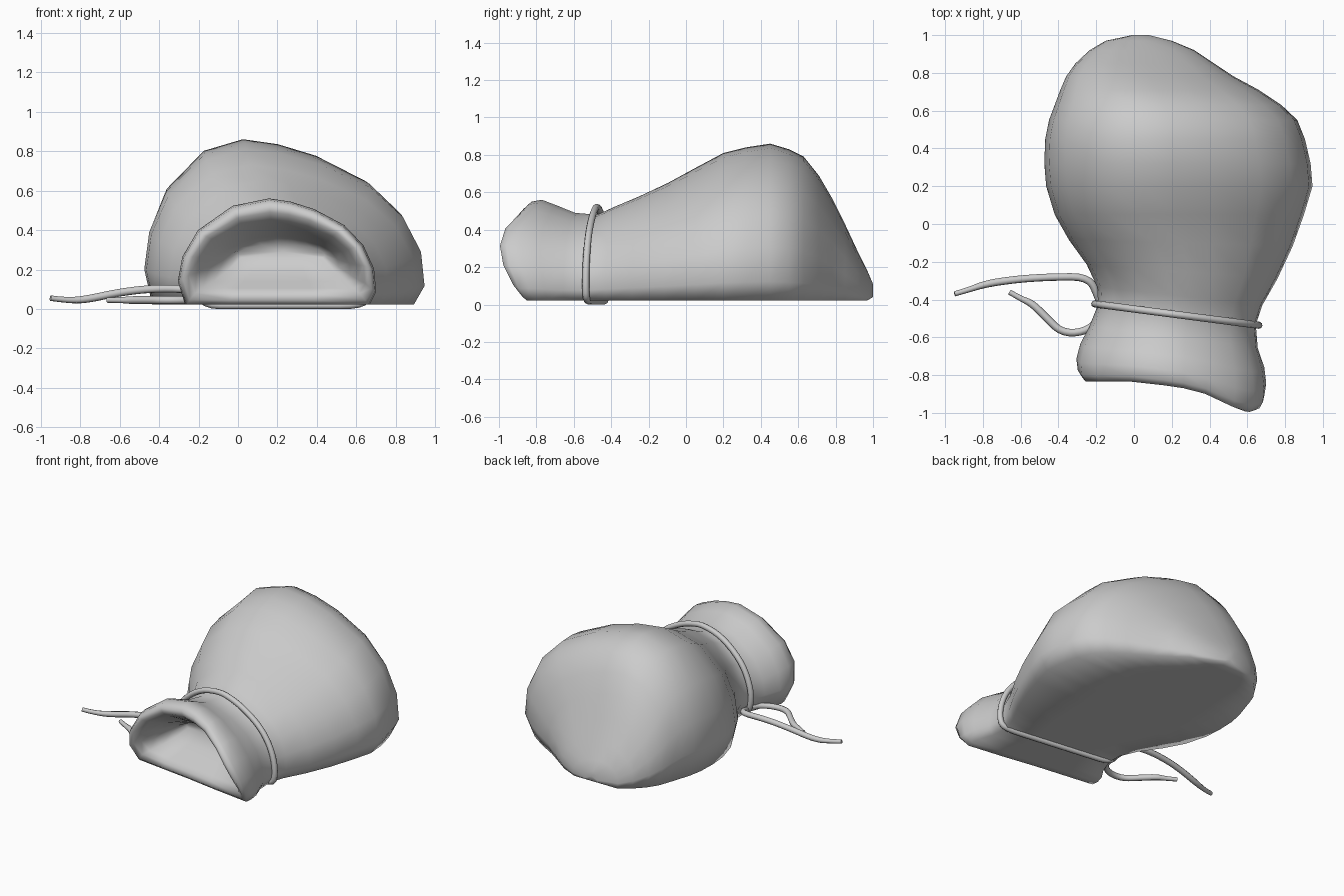
import bpy, bmesh, math

if "Cube" in bpy.data.objects:
    bpy.data.objects.remove(bpy.data.objects["Cube"])

# D-shaped cross-section: u across (-1..1 about the crest), v up (0..1)
PROFILE = [(-.92, 0), (-.45, 0), (0, 0), (.45, 0), (.94, 0), (1, .12), (.98, .34),
           (.88, .56), (.7, .75), (.42, .9), (.2, .97), (0, 1), (-.4, .93),
           (-.78, .70), (-.95, .45), (-1, .22)]


def clamp(t):
    return max(0.0, min(1.0, t))


def section(y, xl, xr, h, zb=.022):
    """Points of one cross-section; it tilts at the neck and flares at the mouth."""
    neck = clamp(-y / .45)
    crest = xl + (.36 + .10 * neck) * (xr - xl)
    mouth = clamp((-.6 - y) / .25)
    pts = []
    for u, v in PROFILE:
        x = crest + u * ((crest - xl) if u < 0 else (xr - crest))
        arch = math.sin(math.pi * v)
        flare = mouth * (.04 * arch * abs(u) + .06 * math.exp(-((x - .54) / .17) ** 2)
                         * (.25 + .75 * arch) - .05 * (1 - v) ** 4)
        yy = y - .13 * neck * (x - .23) - flare
        pts.append((x, yy, zb + v * (h - zb)))
    return pts


def loft(name, sections):
    bm = bmesh.new()
    rings = [[bm.verts.new(p) for p in s] for s in sections]
    n = len(PROFILE)
    for a, b in zip(rings, rings[1:]):
        for i in range(n):
            bm.faces.new((a[i], a[(i + 1) % n], b[(i + 1) % n], b[i]))
    for r in (rings[0], rings[-1]):
        c = bm.verts.new([sum(v.co[k] for v in r) / n for k in range(3)])
        for i in range(n):
            bm.faces.new((r[i], r[(i + 1) % n], c))
    bmesh.ops.recalc_face_normals(bm, faces=bm.faces)
    for f in bm.faces:
        f.smooth = True
    me = bpy.data.meshes.new(name)
    bm.to_mesh(me)
    bm.free()
    ob = bpy.data.objects.new(name, me)
    bpy.context.collection.objects.link(ob)
    return ob


def cord(name, pts, radius=.02, cyclic=False, tip=False):
    cu = bpy.data.curves.new(name, 'CURVE')
    cu.dimensions = '3D'
    cu.bevel_depth = radius
    cu.bevel_resolution = 2
    cu.use_fill_caps = True
    sp = cu.splines.new('NURBS')
    sp.points.add(len(pts) - 1)
    for p, co in zip(sp.points, pts):
        p.co = (*co, 1)
    sp.order_u = 3
    sp.resolution_u = 4
    sp.use_cyclic_u = cyclic
    sp.use_endpoint_u = not cyclic
    if tip:
        for p in sp.points[-2:]:
            p.radius = .7
    ob = bpy.data.objects.new(name, cu)
    bpy.context.collection.objects.link(ob)
    return ob


# Pouch: hollow mouth (inside first), rolled lip, neck, then full body to the rounded end
inside = [(-.60, .00, .44, .33, .26), (-.67, -.08, .51, .37, .19),
          (-.75, -.15, .57, .41, .14), (-.82, -.21, .61, .455, .105),
          (-.858, -.25, .645, .49, .08)]
outside = [(-.863, -.28, .675, .525, .045), (-.835, -.298, .693, .55),
           (-.78, -.305, .70, .56), (-.70, -.285, .69, .53),
           (-.60, -.235, .655, .49), (-.48, -.19, .645, .48), (-.38, -.195, .68, .525),
           (-.25, -.25, .76, .58), (-.10, -.345, .84, .65), (.05, -.42, .90, .73),
           (.20, -.465, .945, .81), (.32, -.475, .935, .84), (.45, -.47, .905, .86),
           (.55, -.45, .865, .83), (.63, -.42, .78, .79), (.71, -.39, .66, .69),
           (.78, -.36, .53, .57), (.85, -.31, .425, .43), (.92, -.235, .32, .28),
           (.97, -.15, .20, .18), (1.0, -.01, .08, .11, .04)]
loft("pouch", [section(*r) for r in inside + outside])

# Cord wrapped round the neck
cord("neck_cord", section(-.48, -.215, .665, .525, .018), .019, cyclic=True)

# Two loose cord ends lying to the left
cord("long_cord_end", [(-.17, -.45, .04), (-.19, -.38, .07), (-.24, -.28, .10), (-.42, -.28, .105),
                       (-.60, -.29, .085), (-.78, -.315, .045), (-.88, -.35, .045),
                       (-.95, -.37, .055)], tip=True)
cord("short_cord_end", [(-.18, -.40, .05), (-.17, -.49, .05), (-.25, -.57, .045), (-.38, -.58, .045),
                        (-.47, -.49, .045), (-.54, -.42, .045), (-.60, -.395, .045),
                        (-.66, -.36, .045)], tip=True)
